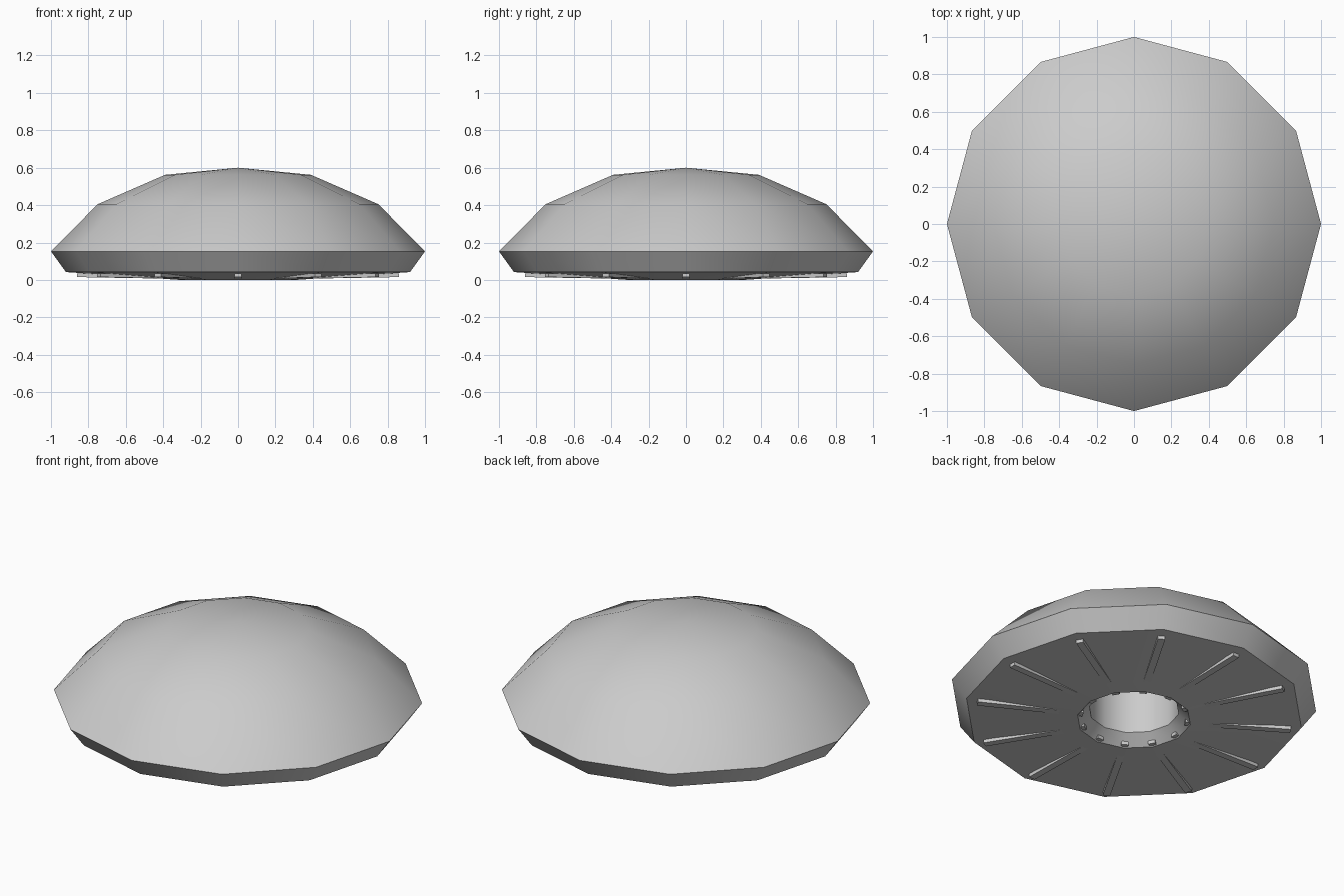
import bpy, bmesh, math
from mathutils import Matrix

SIDES = 12

cube = bpy.data.objects.get("Cube")
if cube:
    bpy.data.objects.remove(cube, do_unlink=True)

grey = bpy.data.materials.new("light grey")
grey.use_nodes = True
colour = (0.6, 0.6, 0.6, 1)
grey.diffuse_color = colour
grey.node_tree.nodes["Principled BSDF"].inputs["Base Color"].default_value = colour


def make_object(name, bm, smooth):
    bmesh.ops.recalc_face_normals(bm, faces=bm.faces)
    mesh = bpy.data.meshes.new(name)
    bm.to_mesh(mesh)
    bm.free()
    mesh.materials.append(grey)
    obj = bpy.data.objects.new(name, mesh)
    bpy.context.collection.objects.link(obj)
    if smooth:
        bpy.ops.object.select_all(action='DESELECT')
        obj.select_set(True)
        bpy.context.view_layer.objects.active = obj
        bpy.ops.object.shade_smooth_by_angle(angle=math.radians(35))
    return obj


# Domed cap: outer dome, rim band, underside, bevelled socket mouth and wall
profile = [(0.39, 0.562), (0.75, 0.405), (1.0, 0.153), (0.92, 0.042),
           (0.31, 0.0), (0.245, 0.06), (0.245, 0.42)]
bm = bmesh.new()
rings = []
for r, z in profile:
    angles = [math.tau * i / SIDES for i in range(SIDES)]
    rings.append([bm.verts.new((r * math.cos(a), r * math.sin(a), z)) for a in angles])
for a, b in zip(rings, rings[1:]):
    for i in range(SIDES):
        j = (i + 1) % SIDES
        bm.faces.new((a[i], a[j], b[j], b[i]))

# Dome peak and closed socket ceiling
peak = bm.verts.new((0, 0, 0.6))
for i in range(SIDES):
    bm.faces.new((rings[0][i], rings[0][(i + 1) % SIDES], peak))
bm.faces.new(rings[-1])
make_object("domed_cap", bm, True)

# Thin radial ribs under the cap, poking slightly into the socket mouth
bm = bmesh.new()
inner, outer = 0.28, 0.86
for i in range(SIDES):
    place = (Matrix.Rotation(math.tau * i / SIDES, 4, 'Z')
             @ Matrix.Translation(((inner + outer) / 2, 0, 0.02))
             @ Matrix.Rotation(-0.018, 4, 'Y')
             @ Matrix.Diagonal((outer - inner, 0.04, 0.02, 1)))
    bmesh.ops.create_cube(bm, size=1, matrix=place)
make_object("underside_ribs", bm, False)
